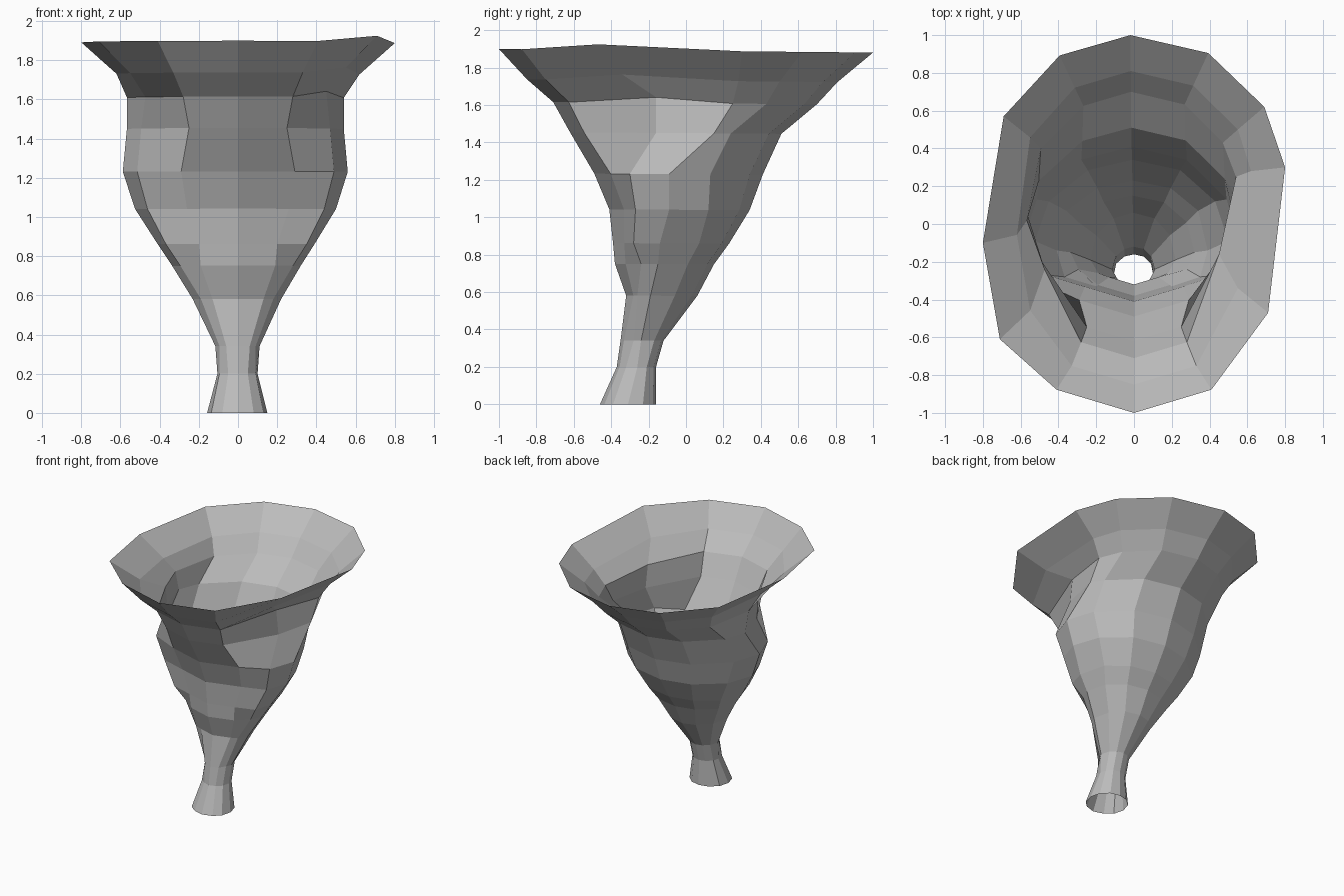
import bpy
import bmesh

default_cube = bpy.data.objects.get("Cube")
if default_cube:
    bpy.data.objects.remove(default_cube, do_unlink=True)


def make_material(name, colour):
    material = bpy.data.materials.new(name)
    material.use_nodes = True
    material.diffuse_color = colour
    material.node_tree.nodes["Principled BSDF"].inputs["Base Color"].default_value = colour
    return material


# Each ring: height, front y, back y, panel half width,
# then the (x, y) of the fold, the widest side and the back quarter
RINGS = [
    (0, -.46, -.16, .08, (.13, -.39), (.15, -.31), (.13, -.23)),
    (.2, -.37, -.16, .05, (.09, -.32), (.1, -.26), (.09, -.21)),
    (.34, -.35, -.12, .06, (.09, -.28), (.11, -.24), (.09, -.17)),
    (.58, -.32, .06, .13, (.18, -.26), (.22, -.19), (.19, -.06)),
    (.75, -.38, .15, .19, (.28, -.24), (.32, -.15), (.28, .01)),
    (.86, -.39, .23, .2, (.35, -.28), (.39, -.14), (.34, .07)),
    (1.04, -.41, .34, .26, (.44, -.27), (.5, -.09), (.43, .12)),
    (1.23, -.49, .41, .29, (.49, -.3), (.56, -.09), (.49, .13)),
    (1.45, -.62, .51, .25, (.47, -.16), (.54, .15), (.48, .24)),
    (1.61, -.71, .7, .28, (.45, -.16), (.54, .25), (.47, .43)),
    (1.73, -.85, .81, .33, (.55, -.34), (.62, .28), (.55, .5)),
    (1.89, -1, 1, .41, (.71, -.47), (.8, .3), (.69, .62)),
]


def half_ring(ring, side):
    """Five points from the front panel round to the back, on one side."""
    z, front, back, panel, fold, widest, quarter = ring
    # The mouth is turned a little on the right side
    turn = max(0, min(1, (z - 1.35) / .45)) if side < 0 else 0
    lift = .03 if z > 1.6 and side > 0 else 0
    wide = 1.05 if z < 1.7 and side < 0 else 1
    quarter_y = quarter[1] - .05 * turn
    back_y = back - .25 * (back - quarter_y)
    points = [
        (panel, front + .3 * panel, z),
        (fold[0] * wide, fold[1] - .14 * turn, z + lift),
        (widest[0] * wide, widest[1] - .4 * turn, z),
        (quarter[0] * wide, quarter_y, z),
        (quarter[0] * .57, back_y, z),
    ]
    return [(x * side, y, h * (1 - .005 * y)) for x, y, h in points]


def full_ring(ring):
    z, front, back = ring[:3]
    front_point = (0, front, z * (1 - .005 * front))
    back_point = (-.01 * z, back, z * (1 - .005 * back))
    left = half_ring(ring, 1)
    right = half_ring(ring, -1)
    return [front_point] + left + [back_point] + right[::-1]


# Open funnel skinned between neighbouring rings
bm = bmesh.new()
loops = [[bm.verts.new(p) for p in full_ring(ring)] for ring in RINGS]
for lower, upper in zip(loops, loops[1:]):
    count = len(lower)
    for i in range(count):
        j = (i + 1) % count
        bm.faces.new((lower[i], lower[j], upper[j], upper[i]))

mesh = bpy.data.meshes.new("funnel")
bm.to_mesh(mesh)
bm.free()
mesh.materials.append(make_material("plain grey", (.5, .5, .5, 1)))
funnel = bpy.data.objects.new("funnel", mesh)
bpy.context.collection.objects.link(funnel)
